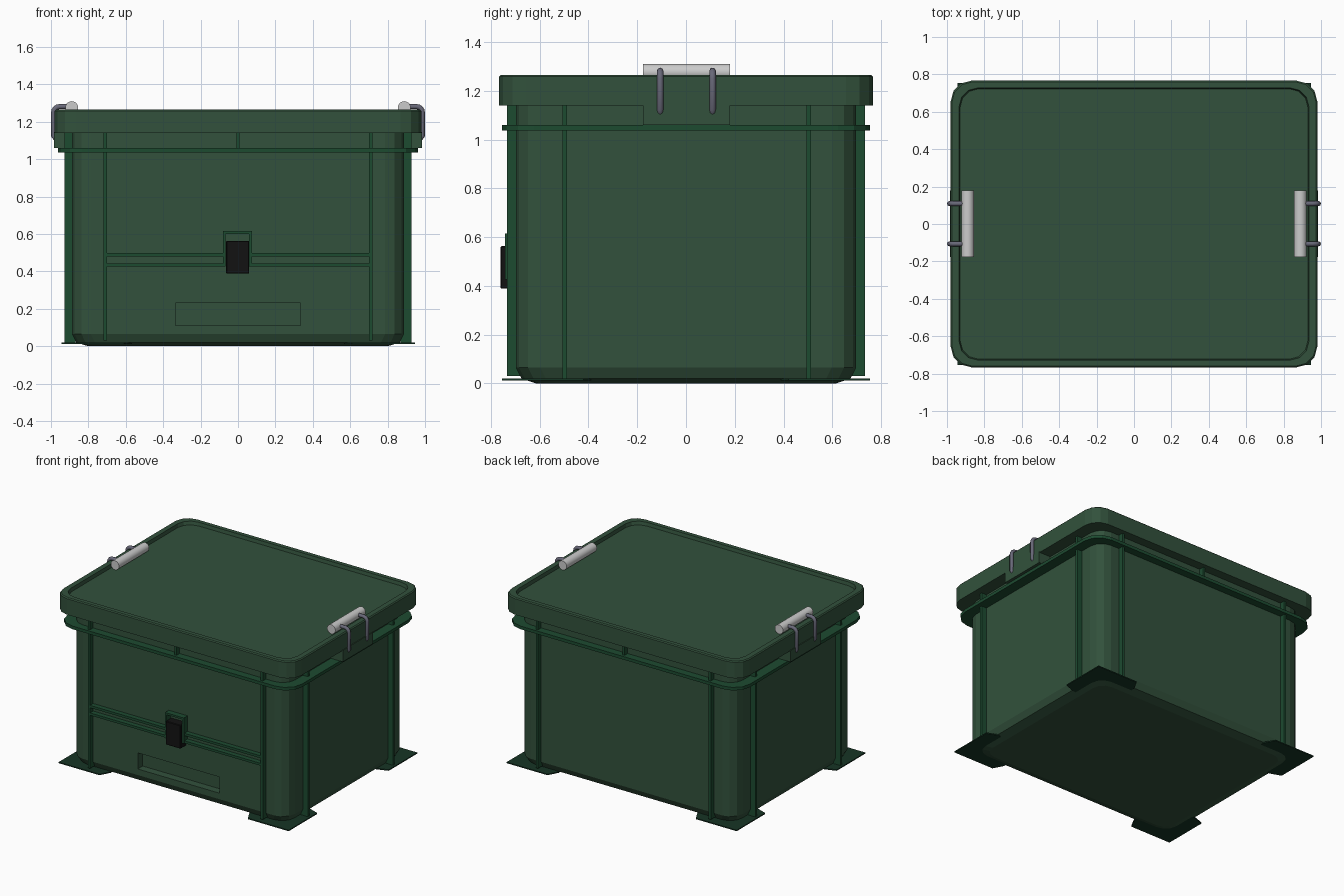
import bpy, bmesh, math
from mathutils import Vector

if "Cube" in bpy.data.objects:
    bpy.data.objects.remove(bpy.data.objects["Cube"])


def material(name, rgb):
    m = bpy.data.materials.new(name)
    m.diffuse_color = (*rgb, 1)
    m.use_nodes = True
    m.node_tree.nodes["Principled BSDF"].inputs["Base Color"].default_value = m.diffuse_color
    return m


GREEN = material("box_green", (0.032, 0.083, 0.045))
RIB = material("rib_green", (0.012, 0.07, 0.03))
DARK = material("foot_green", (0.008, 0.035, 0.018))
BLACK = material("latch_black", (0.006, 0.006, 0.006))
METAL = material("wire_metal", (0.14, 0.14, 0.19))
GRIP = material("grip_grey", (0.6, 0.6, 0.6))


def finish(name, bm, mat):
    bmesh.ops.recalc_face_normals(bm, faces=bm.faces)
    me = bpy.data.meshes.new(name)
    bm.to_mesh(me)
    bm.free()
    me.materials.append(mat)
    ob = bpy.data.objects.new(name, me)
    bpy.context.collection.objects.link(ob)
    return ob


def outline(hx, hy, r, n=3):
    pts = []
    for k, (sx, sy) in enumerate(((1, 1), (-1, 1), (-1, -1), (1, -1))):
        for i in range(n + 1):
            a = math.pi / 2 * (k + i / n)
            pts.append((sx * (hx - r) + r * math.cos(a), sy * (hy - r) + r * math.sin(a)))
    return pts


def loft(name, layers, mat):
    """Solid through rounded rectangles given as (half x, half y, corner radius, z)."""
    bm = bmesh.new()
    rings = [[bm.verts.new((x, y, z)) for x, y in outline(hx, hy, r)] for hx, hy, r, z in layers]
    for a, b in zip(rings, rings[1:]):
        for i in range(len(a)):
            j = (i + 1) % len(a)
            bm.faces.new((a[i], a[j], b[j], b[i]))
    bm.faces.new(rings[0][::-1])
    bm.faces.new(rings[-1])
    return finish(name, bm, mat)


def box(name, x, y, z, mat, bevel=0):
    bm = bmesh.new()
    bmesh.ops.create_cube(bm, size=1)
    for v in bm.verts:
        v.co = Vector([(a + b) / 2 + c * (b - a) for (a, b), c in zip((x, y, z), v.co)])
    if bevel:
        bmesh.ops.bevel(bm, geom=bm.edges[:], offset=bevel, segments=1, affect='EDGES')
    return finish(name, bm, mat)


# Main tub with chamfered bottom and a label slot cut in the front
body = loft("tub", [(0.80, 0.615, 0.09, 0), (0.865, 0.675, 0.10, 0.02),
                    (0.887, 0.698, 0.10, 0.065), (0.887, 0.698, 0.10, 1.2)], GREEN)
cutter = box("slot_cutter", (-0.335, 0.335), (-0.8, -0.64), (0.11, 0.23), RIB)
cutter.hide_render = True
mod = body.modifiers.new("slot", 'BOOLEAN')
mod.operation, mod.solver, mod.object = 'DIFFERENCE', 'EXACT', cutter
bpy.context.view_layer.objects.active = body
bpy.ops.object.modifier_apply(modifier="slot")
bpy.data.objects.remove(cutter)

# Flange band and lid with a sunken top
loft("flange_band", [(0.963, 0.754, 0.13, 1.037), (0.963, 0.754, 0.13, 1.06)], RIB)
loft("lid", [(0.98, 0.766, 0.11, 1.14), (0.98, 0.766, 0.11, 1.258), (0.973, 0.759, 0.105, 1.265),
             (0.935, 0.728, 0.10, 1.265), (0.93, 0.723, 0.10, 1.24)], GREEN)

# Upright ribs on all four sides
W = 0.009
for s, side in ((-1, "front"), (1, "back")):
    ys = sorted((s * 0.68, s * 0.735))
    for x in (-0.71, 0.71):
        box(f"{side}_rib", (x - W, x + W), ys, (0.03, 1.15), RIB)
    box(f"{side}_short_rib", (-W, W), ys, (1.05, 1.15), RIB)
for s, side in ((-1, "left"), (1, "right")):
    xs = sorted((s * 0.87, s * 0.928))
    for y in (-0.497, 0.503):
        box(f"{side}_rib", xs, (y - W, y + W), (0.02, 1.15), RIB)

# Front cross ribs, latch frame and latch
Y = (-0.735, -0.68)
for z in (0.434, 0.49):
    for x in ((-0.71, -0.07), (0.07, 0.71)):
        box("front_cross_rib", x, Y, (z - W, z + W), RIB)
for x in (-0.073, 0.067):
    box("latch_frame_side", (x - 0.007, x + 0.007), (-0.742, -0.68), (0.425, 0.615), RIB)
box("latch_frame_top", (-0.08, 0.074), (-0.742, -0.68), (0.601, 0.615), RIB)
box("latch", (-0.063, 0.06), (-0.76, -0.69), (0.388, 0.563), BLACK, 0.004)

# Thin foot plates at the corners, tapered at their inner ends
for sx in (-1, 1):
    for sy in (-1, 1):
        bm = bmesh.new()
        pts = ((0.945, 0.755), (0.61, 0.755), (0.57, 0.68), (0.57, 0.39), (0.86, 0.39), (0.945, 0.42))
        f = bm.faces.new([bm.verts.new((sx * x, sy * y, 0.012)) for x, y in pts])
        ext = bmesh.ops.extrude_face_region(bm, geom=[f])
        for v in ext["geom"]:
            if isinstance(v, bmesh.types.BMVert):
                v.co.z = 0.02
        finish("corner_foot", bm, DARK)

# Handles: mounting block, round grip and two bent wires per side
for s, side in ((-1, "left"), (1, "right")):
    box(f"{side}_handle_block", sorted((s * 0.87, s * 0.985)), (-0.177, 0.18), (1.06, 1.145), GREEN)
    bpy.ops.mesh.primitive_cylinder_add(vertices=24, radius=0.034, depth=0.355,
                                        location=(s * 0.889, 0.002, 1.276), rotation=(math.pi / 2, 0, 0))
    grip = bpy.context.object
    grip.name = f"{side}_grip"
    grip.data.materials.append(GRIP)
    bpy.ops.object.shade_smooth_by_angle()
    for y in (-0.106, 0.109):
        cu = bpy.data.curves.new(f"{side}_handle_wire", 'CURVE')
        cu.dimensions, cu.bevel_depth, cu.bevel_resolution, cu.use_fill_caps = '3D', 0.0135, 2, True
        path = [(0.89, 1.281), (0.955, 1.281)]
        path += [(0.955 + 0.031 * math.sin(a), 1.25 + 0.031 * math.cos(a))
                 for a in (math.pi / 8 * i for i in range(1, 5))]
        path += [(0.986, 1.125), (0.975, 1.112)]
        sp = cu.splines.new('POLY')
        sp.points.add(len(path) - 1)
        for p, (x, z) in zip(sp.points, path):
            p.co = (s * x, y, z, 1)
        cu.materials.append(METAL)
        bpy.context.collection.objects.link(bpy.data.objects.new(cu.name, cu))
